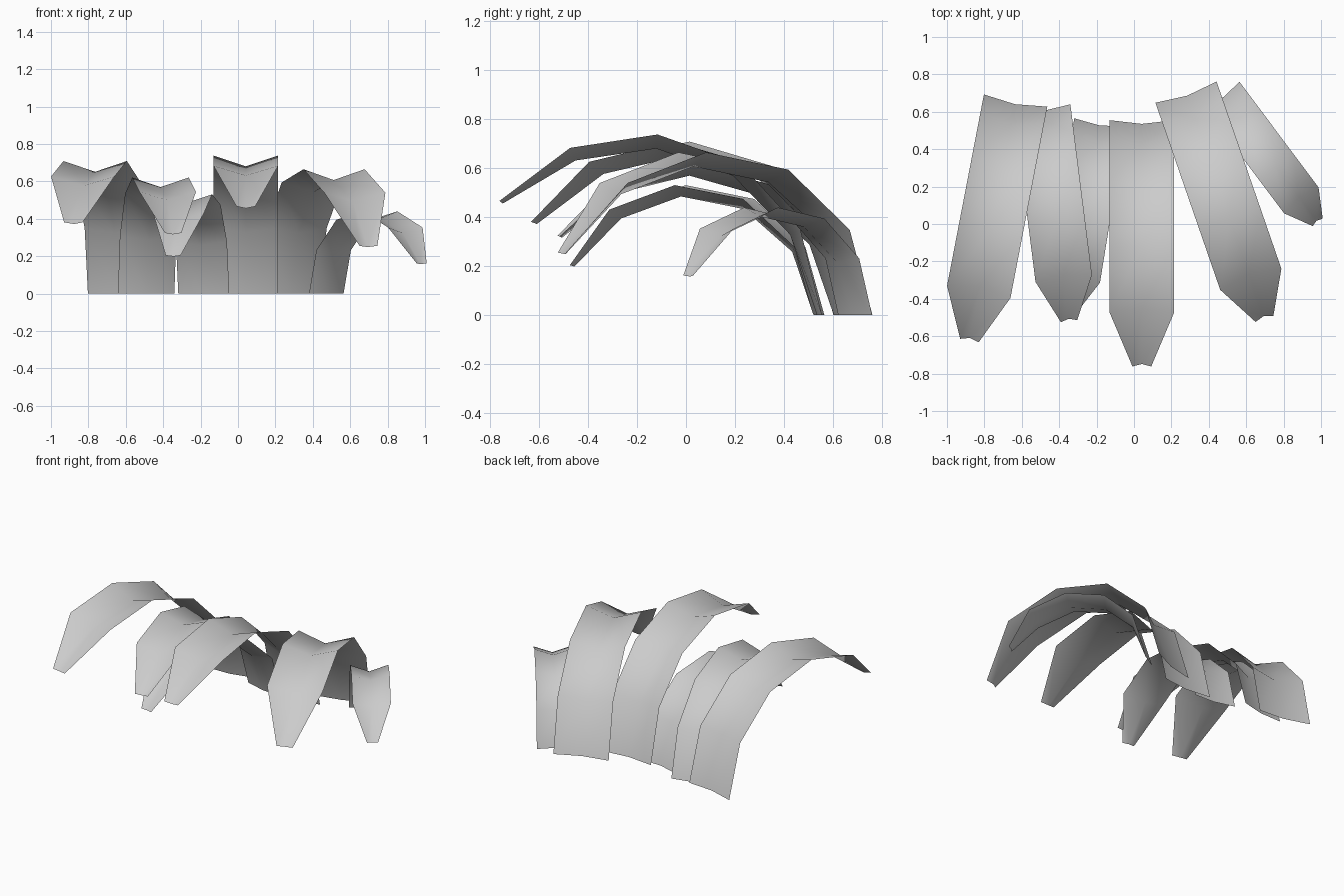
import bpy, bmesh
from math import radians, sin, cos

if "Cube" in bpy.data.objects:
    bpy.data.objects.remove(bpy.data.objects["Cube"])

# Ring settings from root to tip, relative to segment length
HALF_WIDTH = [0.478, 0.478, 0.478, 0.478, 0.478, 0.139]
FOLD_DEPTH = [0.055, 0.13, 0.16, 0.16, 0.155, 0.047]


def grass_blade(name, x, y, yaw, seg, bend):
    """Folded strip rising from the ground and arching towards the front."""
    yaw = radians(yaw)
    fx, fy = sin(yaw), -cos(yaw)      # lean direction
    sx, sy = cos(yaw), sin(yaw)       # sideways direction
    bm = bmesh.new()
    rings = []
    d = z = 0.0
    for i in range(6):
        tangent = radians(90 - bend * i)
        ring = []
        for side in (-1, 0, 1):
            w = side * HALF_WIDTH[i] * seg
            fold = 0 if side else FOLD_DEPTH[i] * seg
            a = d + fold * sin(tangent)
            h = z - fold * cos(tangent)
            ring.append(bm.verts.new((x + fx * a + sx * w, y + fy * a + sy * w, h)))
        rings.append(ring)
        chord = radians(90 - bend * (i + 0.5))
        d += seg * cos(chord)
        z += seg * sin(chord)
    for lower, upper in zip(rings, rings[1:]):
        for j in range(2):
            bm.faces.new((lower[j + 1], lower[j], upper[j], upper[j + 1]))
    bmesh.ops.recalc_face_normals(bm, faces=bm.faces)
    bm.normal_update()
    # keep the upper side of the arch facing up
    if sum(f.normal.z for f in bm.faces) < 0:
        bmesh.ops.reverse_faces(bm, faces=bm.faces)
    for f in bm.faces:
        f.smooth = True
    mesh = bpy.data.meshes.new(name)
    bm.to_mesh(mesh)
    bm.free()
    obj = bpy.data.objects.new(name, mesh)
    bpy.context.collection.objects.link(obj)
    return obj


# Root position, yaw, segment length, bend per segment (left to right)
BLADES = [
    (-0.633, 0.660, -10.9, 0.361, 29.5),
    (-0.491, 0.621, 7.2, 0.318, 29.7),
    (-0.183, 0.543, -9.2, 0.289, 31.5),
    (0.042, 0.555, 0.0, 0.361, 28.2),
    (0.278, 0.705, 19.1, 0.362, 31.5),
    (0.472, 0.691, 36.8, 0.241, 31.7),
]
for n, blade in enumerate(BLADES, 1):
    grass_blade(f"grass_blade_{n}", *blade)
